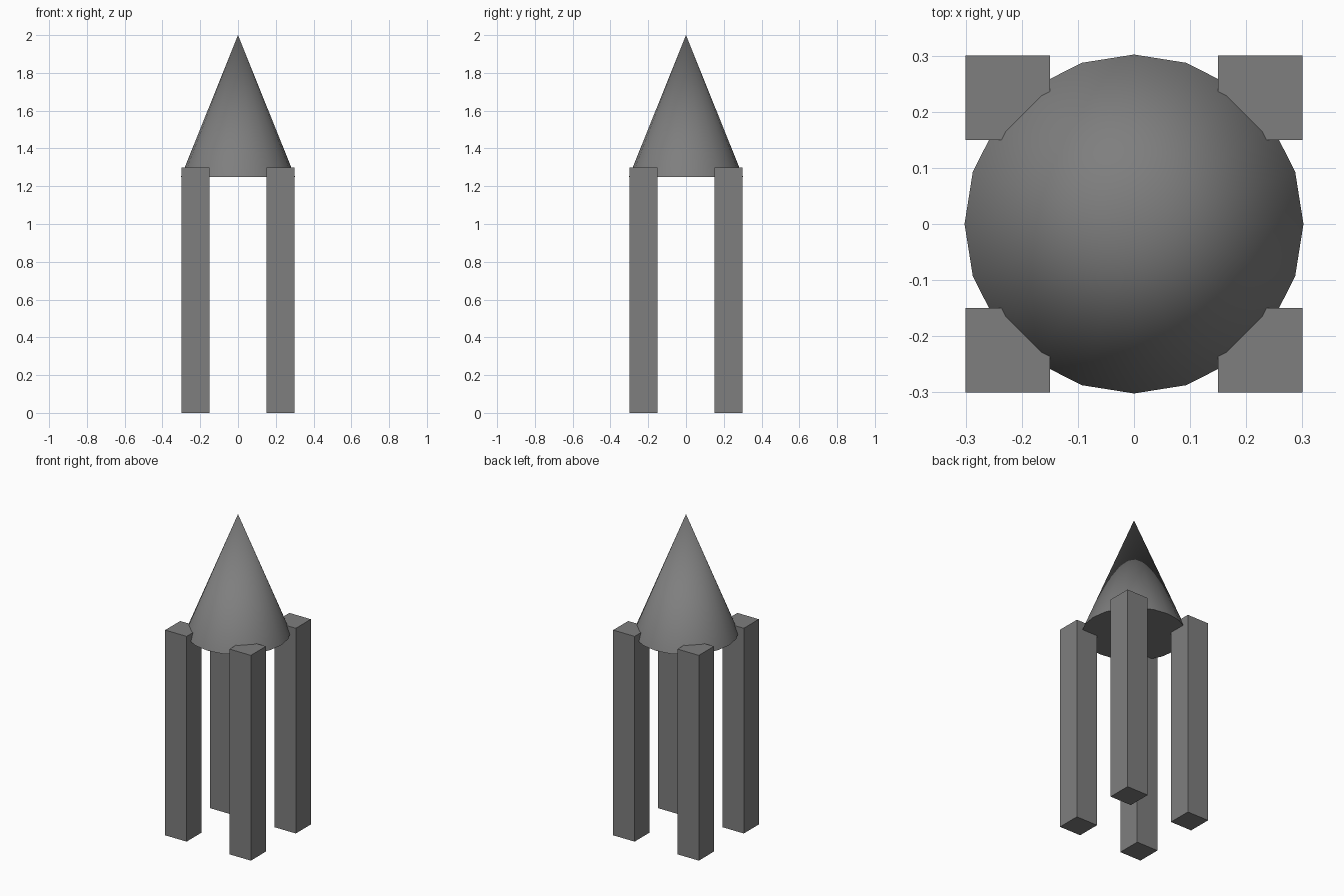
import bpy, math

if "Cube" in bpy.data.objects:
    bpy.data.objects.remove(bpy.data.objects["Cube"])

grey = bpy.data.materials.new("stone grey")
grey.diffuse_color = (0.21, 0.21, 0.21, 1)
grey.use_nodes = True
grey.node_tree.nodes["Principled BSDF"].inputs["Base Color"].default_value = grey.diffuse_color

LEG_IN, LEG_OUT, LEG_TOP = 0.15, 0.30, 1.30
ROOF_BASE, ROOF_TOP, ROOF_RADIUS = 1.25, 2.0, 0.302


def add_leg(name, sx, sy):
    mid, width = (LEG_IN + LEG_OUT) / 2, LEG_OUT - LEG_IN
    bpy.ops.mesh.primitive_cube_add(size=1, location=(sx * mid, sy * mid, LEG_TOP / 2))
    leg = bpy.context.object
    leg.name = name
    leg.scale = (width, width, LEG_TOP)
    bpy.ops.object.transform_apply(location=False, rotation=False, scale=True)
    leg.data.materials.append(grey)


# Four square corner legs
for side, sx in (("left", -1), ("right", 1)):
    for end, sy in (("front", -1), ("back", 1)):
        add_leg(f"{end}_{side}_leg", sx, sy)

# Conical top resting between the legs, closed underneath
bpy.ops.mesh.primitive_cone_add(vertices=20, radius1=ROOF_RADIUS, radius2=0,
                                depth=ROOF_TOP - ROOF_BASE,
                                location=(0, 0, (ROOF_TOP + ROOF_BASE) / 2))
cone = bpy.context.object
cone.name = "cone_top"
cone.data.materials.append(grey)
bpy.ops.object.shade_smooth_by_angle(angle=math.radians(30))
